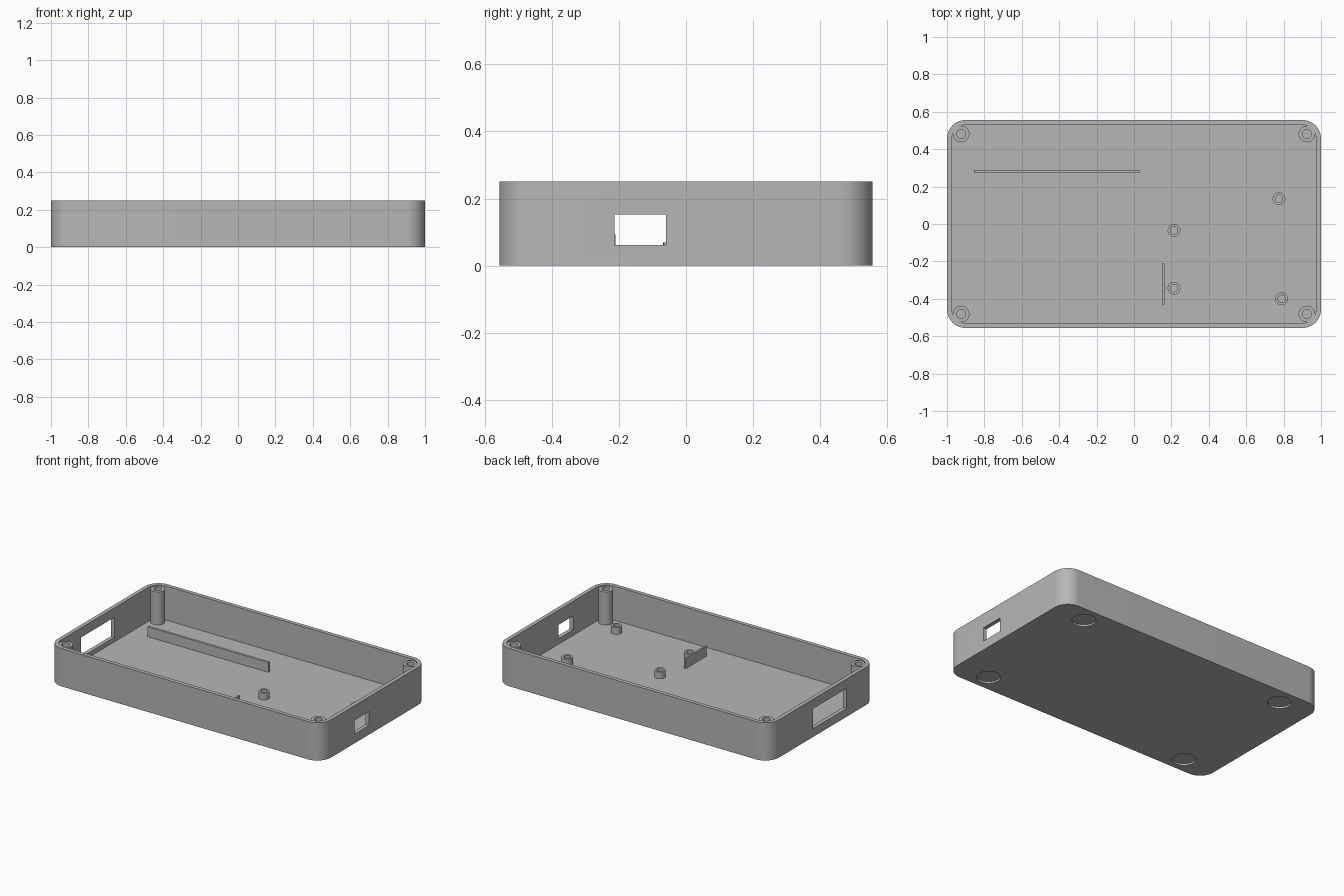
import bpy, bmesh, math

cube = bpy.data.objects.get("Cube")
if cube:
    bpy.data.objects.remove(cube, do_unlink=True)

HALF_X, HALF_Y, HEIGHT = 1.0, 0.556, 0.25
WALL, FLOOR, CORNER = 0.026, 0.025, 0.1

grey = bpy.data.materials.new("plain grey plastic")
grey.use_nodes = True
colour = (0.47, 0.47, 0.47, 1)
grey.diffuse_color = colour
grey.node_tree.nodes["Principled BSDF"].inputs["Base Color"].default_value = colour


def make_object(name, bm):
    bmesh.ops.recalc_face_normals(bm, faces=bm.faces)
    mesh = bpy.data.meshes.new(name)
    bm.to_mesh(mesh)
    bm.free()
    mesh.materials.append(grey)
    obj = bpy.data.objects.new(name, mesh)
    bpy.context.collection.objects.link(obj)
    return obj


def loft(name, rings):
    """Skin a stack of matching closed rings and cap both ends."""
    bm = bmesh.new()
    loops = [[bm.verts.new(p) for p in ring] for ring in rings]
    n = len(loops[0])
    for a, b in zip(loops, loops[1:]):
        for i in range(n):
            j = (i + 1) % n
            bm.faces.new((a[i], a[j], b[j], b[i]))
    bm.faces.new(loops[0])
    bm.faces.new(loops[-1])
    return make_object(name, bm)


def rounded_ring(inset, z, steps=14):
    r = CORNER - inset
    ring = []
    for k, (sx, sy) in enumerate([(1, 1), (-1, 1), (-1, -1), (1, -1)]):
        for i in range(steps + 1):
            a = math.pi / 2 * (k + i / steps)
            ring.append((sx * (HALF_X - CORNER) + r * math.cos(a),
                         sy * (HALF_Y - CORNER) + r * math.sin(a), z))
    return ring


def circle_ring(x, y, r, z, n=40):
    return [(x + r * math.cos(math.tau * i / n),
             y + r * math.sin(math.tau * i / n), z) for i in range(n)]


def box(name, x0, x1, y0, y1, z0, z1):
    return loft(name, [[(x0, y0, z), (x1, y0, z), (x1, y1, z), (x0, y1, z)]
                       for z in (z0, z1)])


def tube(name, x, y, outer, hole, top, hole_floor):
    """Hollow post standing on the case floor."""
    return loft(name, [circle_ring(x, y, outer, FLOOR - 0.005),
                       circle_ring(x, y, outer, top),
                       circle_ring(x, y, hole, top),
                       circle_ring(x, y, hole, hole_floor)])


def smooth(obj):
    bpy.ops.object.select_all(action='DESELECT')
    obj.select_set(True)
    bpy.context.view_layer.objects.active = obj
    bpy.ops.object.shade_smooth_by_angle(angle=math.radians(30))


# Open tray with rounded corners
case = loft("case_shell", [rounded_ring(0, 0), rounded_ring(0, HEIGHT),
                           rounded_ring(WALL, HEIGHT), rounded_ring(WALL, FLOOR)])

# Port openings in both ends, and round foot recesses underneath
cutters = [box("right_port_cutter", 0.9, 1.1, -0.213, -0.06, 0.061, 0.153),
           box("left_port_cutter", -1.1, -0.9, -0.25, 0.10, 0.055, 0.187)]
for sx in (-1, 1):
    for sy in (-1, 1):
        x, y = sx * 0.765, sy * 0.445
        cutters.append(loft("foot_recess_cutter", [circle_ring(x, y, 0.072, -0.05),
                                                   circle_ring(x, y, 0.072, 0.012)]))
bpy.context.view_layer.objects.active = case
for cutter in cutters:
    cutter.hide_render = True
    mod = case.modifiers.new("cut", 'BOOLEAN')
    mod.operation = 'DIFFERENCE'
    mod.solver = 'EXACT'
    mod.object = cutter
    bpy.ops.object.modifier_apply(modifier=mod.name)
    bpy.data.objects.remove(cutter, do_unlink=True)
smooth(case)

# Tall screw posts in the corners
for side, sx in (("right", 1), ("left", -1)):
    for end, sy in (("front", -1), ("back", 1)):
        smooth(tube(f"{end}_{side}_screw_post", sx * 0.924, sy * 0.481,
                    0.044, 0.024, 0.243, 0.06))

# Short standoffs for the circuit board
for x, y in [(0.775, 0.135), (0.214, -0.034), (0.214, -0.343), (0.789, -0.4)]:
    smooth(tube("board_standoff", x, y, 0.034, 0.02, 0.069, FLOOR + 0.002))

# Thin retaining ribs on the floor
box("long_rib", -0.855, 0.03, 0.274, 0.29, FLOOR - 0.005, 0.09)
box("short_rib", 0.15, 0.162, -0.43, -0.21, FLOOR - 0.005, 0.093)
